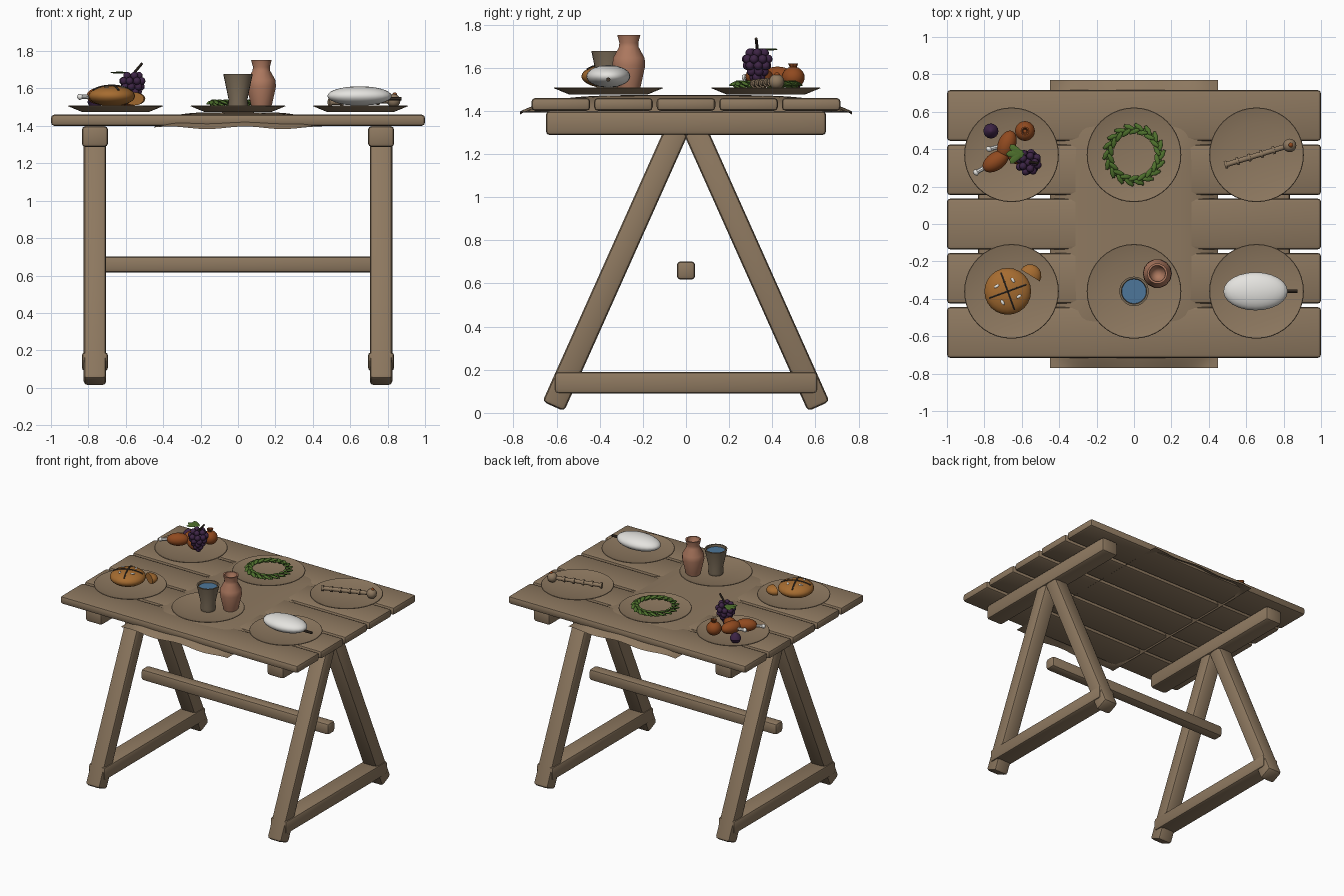
import bpy, bmesh, math
from mathutils import Vector, Matrix

cube = bpy.data.objects.get("Cube")
if cube:
    bpy.data.objects.remove(cube, do_unlink=True)


def material(name, rgb):
    m = bpy.data.materials.new(name)
    m.use_nodes = True
    m.diffuse_color = (*rgb, 1)
    m.node_tree.nodes["Principled BSDF"].inputs["Base Color"].default_value = (*rgb, 1)
    return m


WOOD = material("wood", (.27, .19, .117))
CUP = material("grey clay", (.19, .145, .095))
CLAY = material("terracotta", (.42, .19, .115))
BREAD = material("bread crust", (.38, .15, .03))
MEAT = material("roast brown", (.28, .068, .014))
LEAF = material("leaf green", (.075, .16, .025))
GRAPE = material("grape purple", (.047, .018, .06))
WATER = material("water blue", (.075, .18, .32))
STEM = material("dark stem", (.05, .035, .024))
WHITE = material("white", (.78, .77, .74))


def finish(name, bm, mat, smooth=True, angle=40):
    bmesh.ops.recalc_face_normals(bm, faces=bm.faces[:])
    me = bpy.data.meshes.new(name)
    bm.to_mesh(me)
    bm.free()
    ob = bpy.data.objects.new(name, me)
    bpy.context.collection.objects.link(ob)
    me.materials.append(mat)
    if smooth:
        bpy.ops.object.select_all(action='DESELECT')
        ob.select_set(True)
        bpy.context.view_layer.objects.active = ob
        bpy.ops.object.shade_smooth_by_angle(angle=math.radians(angle))
    return ob


def beam(name, loc, size, tilt=0, bevel=.018):
    bm = bmesh.new()
    bmesh.ops.create_cube(bm, size=1, matrix=Matrix.Diagonal((*size, 1)))
    bmesh.ops.bevel(bm, geom=bm.edges[:], offset=bevel, segments=2, profile=.5, affect='EDGES')
    bmesh.ops.transform(bm, matrix=Matrix.Translation(loc) @ Matrix.Rotation(tilt, 4, 'X'), verts=bm.verts)
    return finish(name, bm, WOOD)


def add_ball(bm, loc, radii, turn=0, pitch=0, seg=16, rings=10):
    m = (Matrix.Translation(loc) @ Matrix.Rotation(turn, 4, 'Z') @ Matrix.Rotation(pitch, 4, 'Y')
         @ Matrix.Diagonal((*radii, 1)))
    bmesh.ops.create_uvsphere(bm, u_segments=seg, v_segments=rings, radius=1, matrix=m)


def ball(name, loc, radii, mat, turn=0, pitch=0, seg=24, rings=14):
    bm = bmesh.new()
    add_ball(bm, loc, radii, turn, pitch, seg, rings)
    return finish(name, bm, mat)


def tube(name, points, r, mat, r_end=None, seg=8):
    bm = bmesh.new()
    for a, b in zip(points, points[1:]):
        a, b = Vector(a), Vector(b)
        m = Matrix.Translation((a + b) / 2) @ (b - a).to_track_quat('Z', 'Y').to_matrix().to_4x4()
        bmesh.ops.create_cone(bm, cap_ends=True, segments=seg, radius1=r, radius2=r_end or r,
                              depth=(b - a).length, matrix=m)
    return finish(name, bm, mat)


def lathe(name, loc, profile, mat, seg=32, angle=40):
    bm = bmesh.new()
    vs = [bm.verts.new((r, 0, z)) for r, z in profile]
    es = [bm.edges.new(p) for p in zip(vs, vs[1:])]
    bmesh.ops.spin(bm, geom=vs + es, cent=(0, 0, 0), axis=(0, 0, 1), angle=math.tau, steps=seg)
    bmesh.ops.remove_doubles(bm, verts=bm.verts[:], dist=.0005)
    bmesh.ops.translate(bm, vec=loc, verts=bm.verts)
    return finish(name, bm, mat, angle=angle)


# Table top
for i in range(5):
    beam(f"top_plank_{i + 1}", (0, (i - 2) * .29, 1.43), (2, .272, .06))

# Trestles
foot, apex = Vector((0, .615, .03)), Vector((0, .04, 1.315))
for side, x in (("left", .765), ("right", -.765)):
    beam(f"{side}_top_beam", (x, 0, 1.343), (.14, 1.3, .112), bevel=.02)
    beam(f"{side}_lower_bar", (x, 0, .14), (.14, 1.22, .1))
    for end, s in (("back", 1), ("front", -1)):
        mid, run = (foot + apex) / 2, foot - apex
        tilt = s * math.atan2(run.y, -run.z)
        beam(f"{side}_{end}_leg", (x, s * mid.y, mid.z), (.12, .11, run.length), tilt, .02)
beam("stretcher", (0, 0, .66), (1.58, .085, .085))

# Draped runner
bm = bmesh.new()
bmesh.ops.create_grid(bm, x_segments=36, y_segments=48, size=1)
for v in bm.verts:
    u, w = abs(v.co.x), abs(v.co.y)
    t = min(1, (u ** 8 + w ** 8) ** .125)
    wave = .007 * math.sin(v.co.x * 7 + 1) * t ** 5
    v.co = (v.co.x * .45, v.co.y * .77, 1.473 - .083 * t ** 5 + wave)
finish("table_runner", bm, WOOD)

# Plates
for i, x in enumerate((-.655, 0, .655)):
    for row, y in (("front", -.36), ("back", .37)):
        lathe(f"{row}_plate_{i + 1}", (x, y, 1.475),
              [(0, 0), (.18, 0), (.253, .03), (.25, .034), (.17, .014), (0, .009)], WOOD, 40)

# Scored bun with a torn piece
BX, BY, BZ = -.675, -.36, 1.56
ball("bun", (BX, BY, BZ), (.125, .125, .055), BREAD)
for i, a in enumerate((.35, .35 + math.pi / 2)):
    pts = []
    for k in range(-4, 5):
        d = k * .026
        pts.append((BX + d * math.cos(a), BY + d * math.sin(a), BZ + .055 * math.sqrt(1 - (d / .127) ** 2)))
    tube(f"bun_score_{i + 1}", pts, .006, STEM, seg=6)
bm = bmesh.new()
for k in range(4):
    a = .35 + math.pi / 4 + k * math.pi / 2
    add_ball(bm, (BX + .065 * math.cos(a), BY + .065 * math.sin(a), BZ + .047), (.016, .008, .005), a + 1, 0, 8, 6)
finish("bun_flakes", bm, WHITE)
bm = bmesh.new()
add_ball(bm, (0, 0, 0), (.06, .06, .035))
bmesh.ops.bisect_plane(bm, geom=bm.verts[:] + bm.edges[:] + bm.faces[:], plane_co=(0, 0, 0),
                       plane_no=(0, 1, 0), clear_inner=True)
bmesh.ops.holes_fill(bm, edges=bm.edges[:])
bmesh.ops.transform(bm, matrix=Matrix.Translation((-.555, -.275, 1.545)) @ Matrix.Rotation(-.55, 4, 'Z'),
                    verts=bm.verts)
finish("bread_piece", bm, BREAD)

# Cup and jug
lathe("cup", (0, -.36, 1.49), [(0, 0), (.05, 0), (.054, .02), (.05, .05), (.079, .188), (.068, .188),
                               (.062, .15), (0, .15)], CUP, 20)
lathe("cup_water", (0, -.36, 1.49), [(0, .172), (.067, .172), (.06, .16), (0, .16)], WATER, 20)
lathe("jug", (.125, -.265, 1.49),
      [(0, 0), (.05, 0), (.058, .03), (.078, .12), (.075, .155), (.047, .205), (.045, .225), (.055, .262),
       (.044, .262), (.036, .22), (0, .19)], CLAY, 14)

# White oval loaf
ball("white_loaf", (.65, -.36, 1.56), (.172, .102, .052), WHITE)
tube("loaf_stem", [(.8, -.36, 1.545), (.875, -.36, 1.545)], .01, STEM)

# Roast legs, fruit and grapes
for i, (x, y, turn, bx, by) in enumerate(((-.74, .335, .6, -.845, .275), (-.68, .425, 1.2, -.775, .4))):
    ball(f"roast_leg_{i + 1}", (x, y, 1.56), (.078, .048, .045), MEAT, turn)
    tube(f"leg_bone_{i + 1}", [(bx, by, 1.555), (x, y, 1.558)], .012, WHITE)
    ball(f"bone_knob_{i + 1}", (bx, by, 1.555), (.014, .018, .016), WHITE, turn, seg=10, rings=8)
ball("roast_piece", (-.625, .36, 1.55), (.065, .04, .042), MEAT, -.5)
ball("pomegranate", (-.583, .497, 1.555), (.053, .053, .05), MEAT)
lathe("pomegranate_crown", (-.583, .497, 1.595), [(.012, 0), (.024, .025), (.017, .025), (.008, .005)], MEAT, 8)
lathe("fig", (-.765, .497, 1.495), [(0, 0), (.028, .008), (.04, .032), (.032, .055), (.01, .075), (0, .08)],
      GRAPE, 16)
bm = bmesh.new()
for row, (n, r, z) in enumerate(((5, .035, 1.668), (8, .052, 1.64), (7, .046, 1.61), (5, .032, 1.582),
                                 (3, .018, 1.556), (1, 0, 1.535), (1, 0, 1.66))):
    for k in range(n):
        a = math.tau * k / n + row * .5
        add_ball(bm, (-.565 + r * math.cos(a), .33 + r * math.sin(a), z), (.021,) * 3, seg=10, rings=8)
finish("grapes", bm, GRAPE)
tube("grape_stem", [(-.57, .33, 1.65), (-.55, .33, 1.69), (-.512, .325, 1.735)], .007, STEM)
bm = bmesh.new()
for a in (-.8, 0, .8):
    add_ball(bm, (-.615 - .02 * math.cos(a), .375 + .02 * math.sin(a), 1.685), (.05, .022, .005), -a, 0, 8, 6)
finish("grape_leaf", bm, LEAF)

# Leaf wreath
bm = bmesh.new()
for k in range(18):
    a = math.tau * k / 18
    for r, da, lean, z in ((.15, 0, -.5, 1.525), (.125, .17, .35, 1.53), (.138, .1, 0, 1.515)):
        add_ball(bm, (r * math.cos(a + da), .37 + r * math.sin(a + da), z), (.034, .014, .008),
                 a + da + math.pi / 2 + lean, .25, 6, 6)
finish("wreath_leaves", bm, LEAF)

# Ringed stick with a round head
A, B = Vector((.485, .315, 1.525)), Vector((.83, .42, 1.535))
tube("ringed_stick", [A, B], .014, WOOD, seg=12)
for k, t in enumerate((.02, .2, .38, .57, .76)):
    p, d = A.lerp(B, t), (B - A).normalized() * .007
    tube(f"stick_ring_{k + 1}", [p - d, p + d], .021, WOOD, seg=12)
ball("stick_head", (.832, .42, 1.535), (.036,) * 3, WOOD, seg=16, rings=10)
ball("stick_stud", (.838, .422, 1.566), (.013,) * 3, MEAT, seg=10, rings=8)
